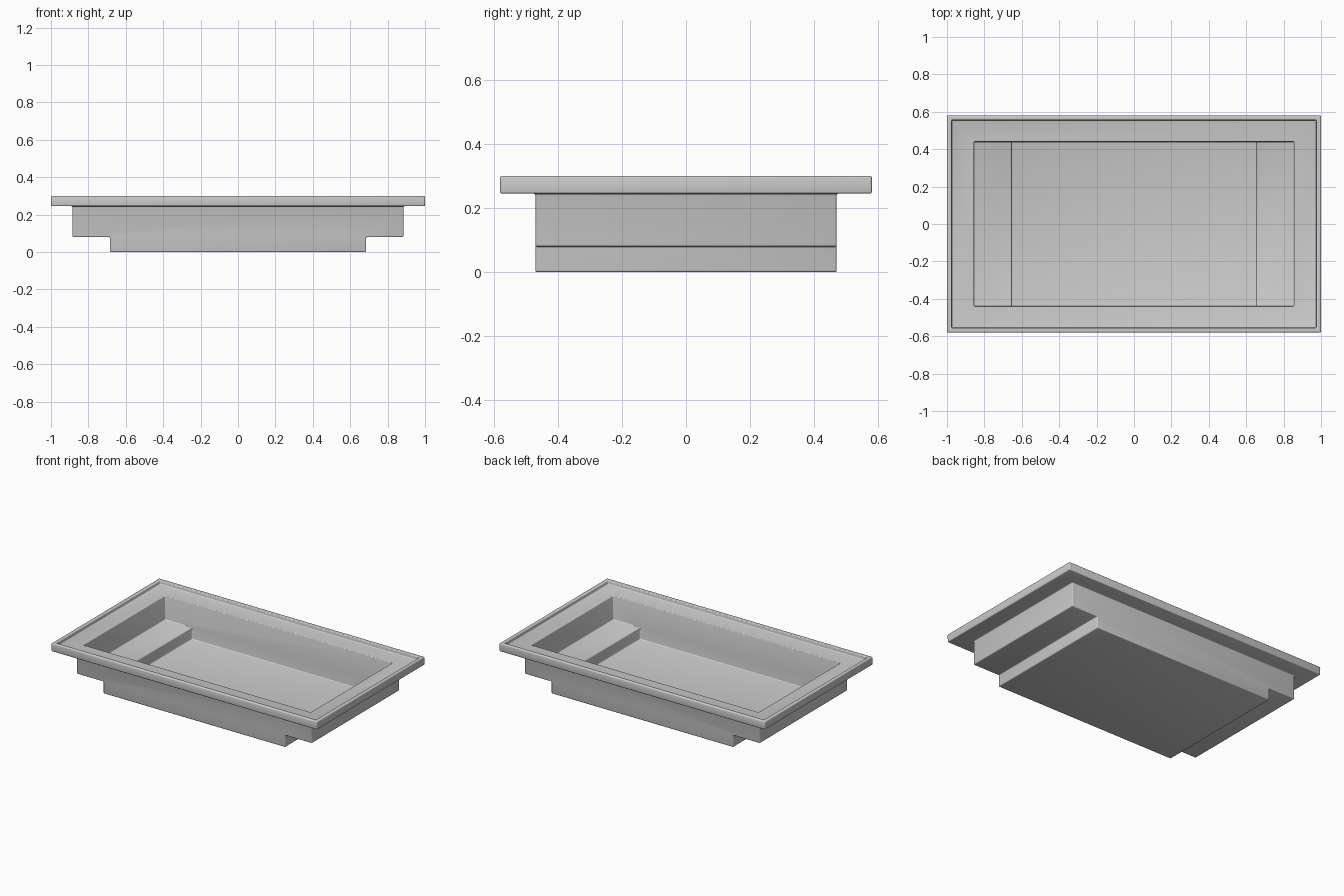
import bpy, bmesh, math

if "Cube" in bpy.data.objects:
    bpy.data.objects.remove(bpy.data.objects["Cube"], do_unlink=True)

GREY = (0.6, 0.6, 0.6, 1)
grey = bpy.data.materials.new("light grey")
grey.use_nodes = True
grey.diffuse_color = GREY
grey.node_tree.nodes["Principled BSDF"].inputs["Base Color"].default_value = GREY

WALL = 0.03                        # shell thickness
RIM_X, RIM_Y, RIM_LOW, TOP = 1.0, 0.58, 0.245, 0.30
BASIN_X, FLOOR_X, BASIN_Y, STEP_Z = 0.885, 0.685, 0.47, 0.08


def prism(name, profile, half_y):
    """Extrude a right-hand (x, z) profile, mirrored in x, along y."""
    outline = profile + [(-x, z) for x, z in reversed(profile)]
    bm = bmesh.new()
    face = bm.faces.new([bm.verts.new((x, -half_y, z)) for x, z in outline])
    side = bmesh.ops.extrude_face_region(bm, geom=[face])["geom"]
    bmesh.ops.translate(bm, vec=(0, 2 * half_y, 0),
                        verts=[v for v in side if isinstance(v, bmesh.types.BMVert)])
    bmesh.ops.recalc_face_normals(bm, faces=bm.faces)
    mesh = bpy.data.meshes.new(name)
    bm.to_mesh(mesh)
    bm.free()
    mesh.materials.append(grey)
    obj = bpy.data.objects.new(name, mesh)
    bpy.context.collection.objects.link(obj)
    return obj


def stepped(inset, top):
    """Basin half profile: floor, side ledge, upper wall."""
    return [(FLOOR_X - inset, inset), (FLOOR_X - inset, STEP_Z + inset),
            (BASIN_X - inset, STEP_Z + inset), (BASIN_X - inset, top)]


def boolean(target, other, operation):
    mod = target.modifiers.new(other.name, 'BOOLEAN')
    mod.object, mod.operation, mod.solver = other, operation, 'EXACT'
    bpy.ops.object.modifier_apply(modifier=mod.name)
    bpy.data.objects.remove(other, do_unlink=True)


# Rim slab with the stepped basin below it
tray = prism("stepped_tray", [(RIM_X, RIM_LOW), (RIM_X, TOP)], RIM_Y)
bpy.context.view_layer.objects.active = tray
tray.select_set(True)
boolean(tray, prism("basin", stepped(0, RIM_LOW + 0.01), BASIN_Y), 'UNION')

# Shallow recess inside the raised lip, then the stepped cavity
LIP = 0.025
boolean(tray, prism("recess", [(RIM_X - LIP, RIM_LOW + WALL), (RIM_X - LIP, 0.4)],
                    RIM_Y - LIP), 'DIFFERENCE')
boolean(tray, prism("cavity", stepped(WALL, 0.4), BASIN_Y - WALL), 'DIFFERENCE')

# Softly rounded edges
bevel = tray.modifiers.new("soft_edges", 'BEVEL')
bevel.width, bevel.segments = 0.006, 3
bevel.limit_method, bevel.angle_limit = 'ANGLE', math.radians(40)
bpy.ops.object.modifier_apply(modifier=bevel.name)
bpy.ops.object.shade_smooth_by_angle(angle=math.radians(35))
